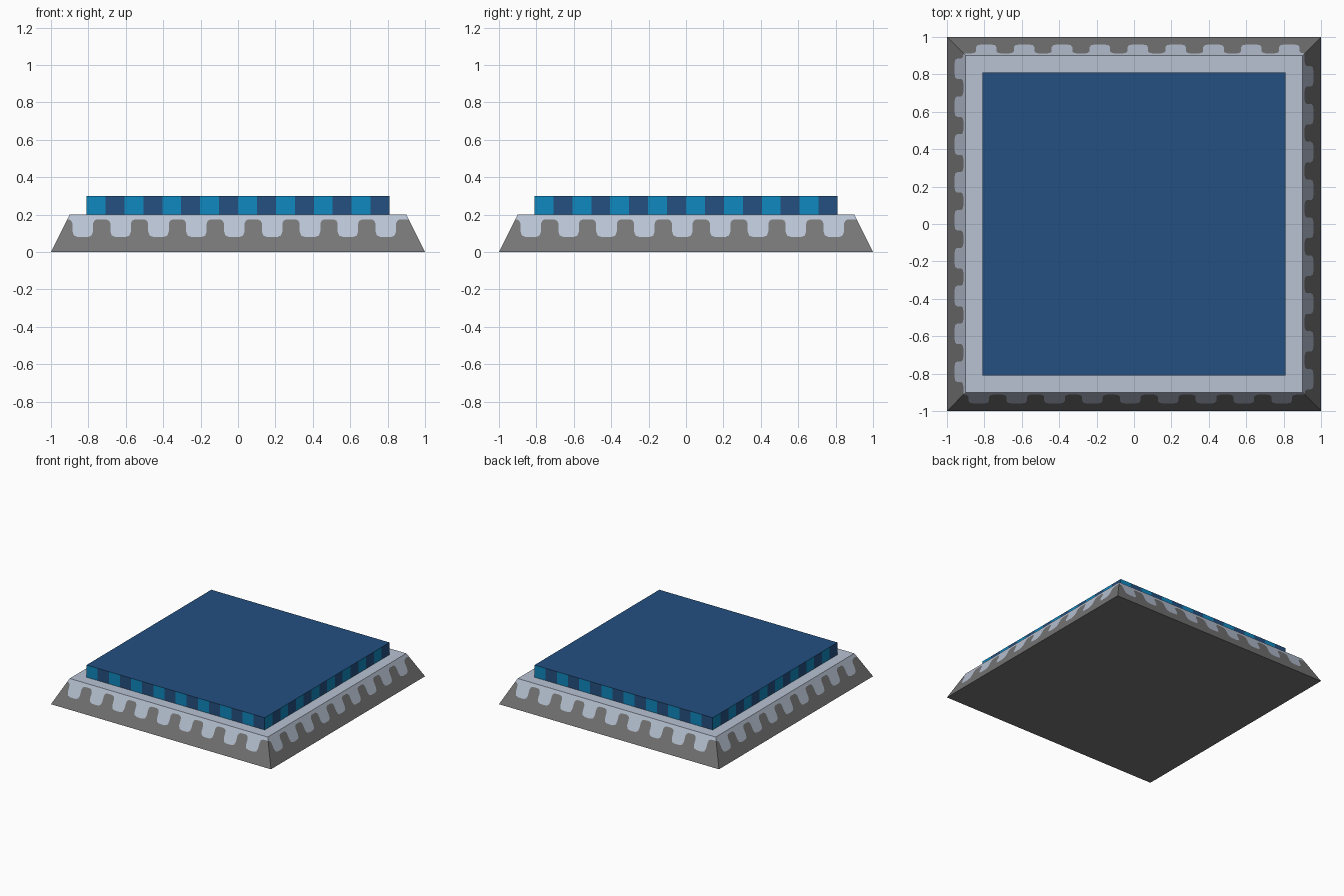
import bpy, bmesh, math
from mathutils import Matrix, Vector

if "Cube" in bpy.data.objects:
    bpy.data.objects.remove(bpy.data.objects["Cube"])


def material(name, rgb):
    m = bpy.data.materials.new(name)
    m.diffuse_color = (*rgb, 1)
    m.use_nodes = True
    m.node_tree.nodes["Principled BSDF"].inputs["Base Color"].default_value = m.diffuse_color
    return m


stone = material("dark grey stone", (0.18, 0.18, 0.18))
snow = material("pale blue grey", (0.48, 0.54, 0.65))
navy = material("navy blue", (0.017, 0.08, 0.216))
cyan = material("bright blue", (0.005, 0.246, 0.52))


def build(name, mats, side_faces, caps):
    """side_faces: (points, material) on the front, repeated on all four sides."""
    bm = bmesh.new()

    def add(points, mat):
        bm.faces.new([bm.verts.new(p) for p in points]).material_index = mat

    for k in range(4):
        rot = Matrix.Rotation(k * math.pi / 2, 3, 'Z')
        for points, mat in side_faces:
            add([rot @ Vector(p) for p in points], mat)
    for h, z, mat, up in caps:
        ring = [(-h, -h, z), (h, -h, z), (h, h, z), (-h, h, z)]
        add(ring if up else ring[::-1], mat)
    bmesh.ops.remove_doubles(bm, verts=bm.verts, dist=1e-4)
    me = bpy.data.meshes.new(name)
    bm.to_mesh(me)
    bm.free()
    for m in mats:
        me.materials.append(m)
    ob = bpy.data.objects.new(name, me)
    bpy.context.collection.objects.link(ob)


# Sloped base: wavy border of nine rounded drips on each side
TOP, LOW, HALF = 0.175, 0.08, 0.055
drip = [(-HALF - 0.022, TOP), (-HALF - 0.007, TOP - 0.007), (-HALF, TOP - 0.022),
        (-HALF, LOW + 0.03), (-HALF + 0.008, LOW + 0.008), (-HALF + 0.03, LOW)]
drip += [(-u, z) for u, z in reversed(drip)]
wave = [(-1 + TOP / 2, TOP)]
for i in range(9):
    wave += [(-0.83 + 0.2025 * i + u, z) for u, z in drip]
wave.append((1 - TOP / 2, TOP))


def slope(points):
    return [(u, -1 + z / 2, z) for u, z in points]


lower = slope([(-1, 0), (1, 0)] + wave[::-1])
upper = slope(wave + [(0.9, 0.2), (-0.9, 0.2)])
build("sloped_base", [stone, snow], [(lower, 0), (upper, 1)],
      [(1, 0, 0, False), (0.9, 0.2, 1, True)])

# Raised slab with sixteen alternating stripes on each side
H, N = 0.81, 16
w = 2 * H / N
stripes = []
for i in range(N):
    a, b = -H + i * w, -H + (i + 1) * w
    stripes.append(([(a, -H, 0.2), (b, -H, 0.2), (b, -H, 0.3), (a, -H, 0.3)], 1 - i % 2))
build("top_slab", [navy, cyan], stripes, [(H, 0.3, 0, True)])
